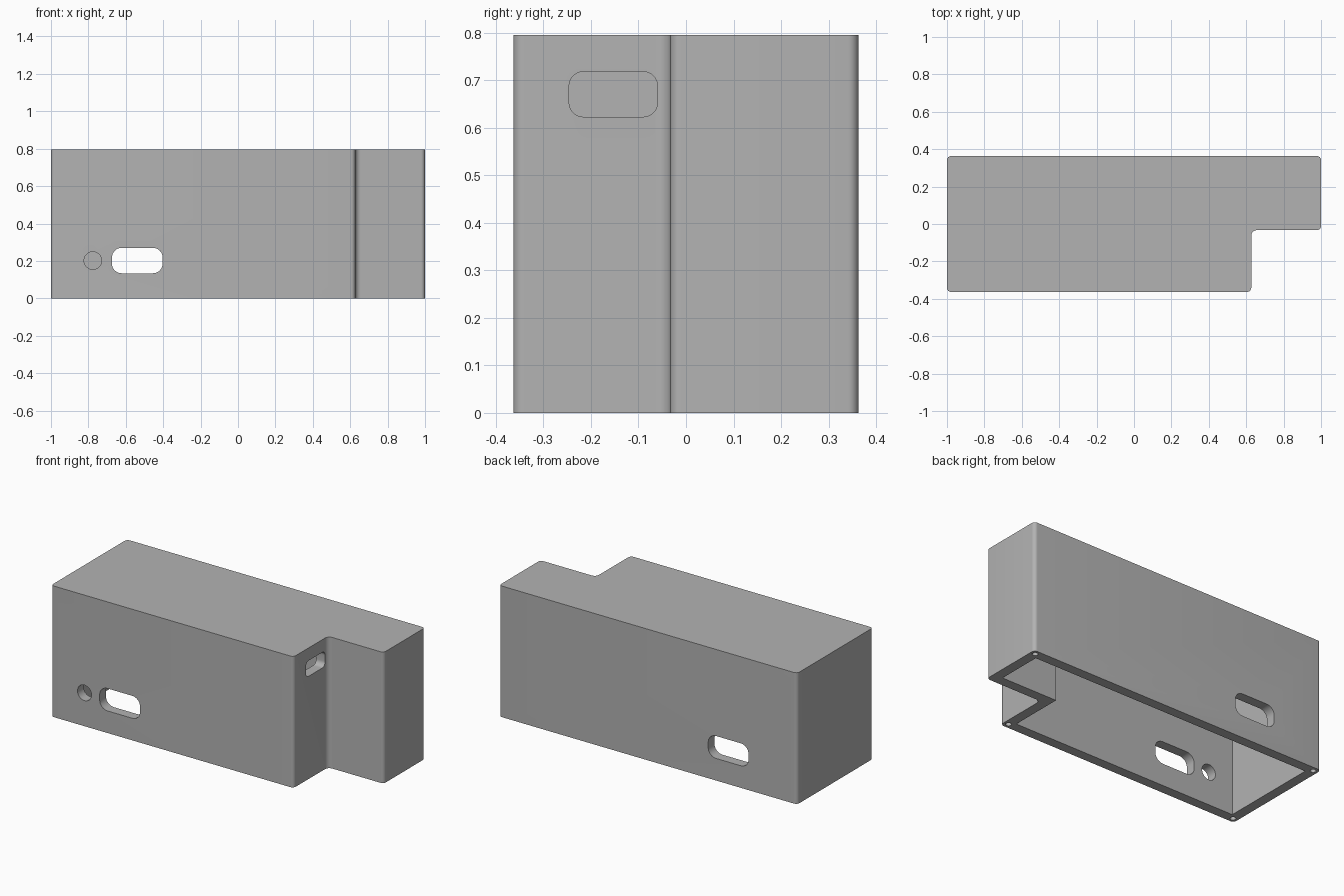
import bpy, bmesh, math
from mathutils import Vector, Matrix

cube = bpy.data.objects.get("Cube")
if cube:
    bpy.data.objects.remove(cube, do_unlink=True)

W, D, H = 1.0, 0.363, 0.795           # half length, half depth, height
STEP_X, STEP_Y = 0.627, -0.033        # inner corner of the notch
WALL = 0.06

grey = bpy.data.materials.new("plain grey")
grey.use_nodes = True
COLOUR = (0.45, 0.45, 0.45, 1)
grey.diffuse_color = COLOUR
grey.node_tree.nodes["Principled BSDF"].inputs["Base Color"].default_value = COLOUR


def rounded(corners, radii, steps=8):
    """Outline with an arc at every right-angled corner."""
    pts = [Vector(c) for c in corners]
    out = []
    for i, p in enumerate(pts):
        r = radii[i]
        if r == 0:
            out.append(p)
            continue
        a = (pts[i - 1] - p).normalized()
        b = (pts[(i + 1) % len(pts)] - p).normalized()
        centre = p + r * (a + b)
        for k in range(steps + 1):
            t = math.pi / 2 * k / steps
            out.append(centre - r * (b * math.cos(t) + a * math.sin(t)))
    return out


def rectangle(x0, x1, y0, y1, r):
    return rounded([(x0, y0), (x1, y0), (x1, y1), (x0, y1)], [r] * 4)


def circle(x, y, r):
    return rectangle(x - r, x + r, y - r, y + r, r)


def prism(name, outline, low, high, axis="z"):
    """Extrude an outline along an axis, from low to high."""
    place = {"z": lambda p, h: (p.x, p.y, h),
             "y": lambda p, h: (p.x, h, p.y),
             "x": lambda p, h: (h, p.x, p.y)}[axis]
    bm = bmesh.new()
    face = bm.faces.new([bm.verts.new(place(p, low)) for p in outline])
    top = bmesh.ops.extrude_face_region(bm, geom=[face])
    verts = [g for g in top["geom"] if isinstance(g, bmesh.types.BMVert)]
    shift = Vector(place(Vector((0, 0)), high - low))
    bmesh.ops.translate(bm, verts=verts, vec=shift)
    bmesh.ops.remove_doubles(bm, verts=bm.verts, dist=1e-5)
    bmesh.ops.recalc_face_normals(bm, faces=bm.faces)
    mesh = bpy.data.meshes.new(name)
    bm.to_mesh(mesh)
    bm.free()
    mesh.materials.append(grey)
    obj = bpy.data.objects.new(name, mesh)
    bpy.context.collection.objects.link(obj)
    return obj


def l_shape(t):
    """Notched plan, moved inwards by t."""
    return [(-W + t, -D + t), (STEP_X - t, -D + t), (STEP_X - t, STEP_Y + t),
            (W - t, STEP_Y + t), (W - t, D - t), (-W + t, D - t)]


# Outer shell with rounded upright edges
housing = prism("housing", rounded(l_shape(0), [.022, .022, .03, .022, .022, .022]), 0, H)

# Hollow, open underneath
cutters = [prism("hollow_cutter", rounded(l_shape(WALL), [0] * 6), -0.1, H - WALL)]

# Slot through front and back walls, round hole in front, slot in the step wall
cutters.append(prism("long_slot_cutter", rectangle(-.674, -.403, .134, .270, .052), -.5, .5, "y"))
cutters.append(prism("round_hole_cutter", circle(-.776, .202, .047), -.5, -.2, "y"))
cutters.append(prism("side_slot_cutter", rectangle(-.246, -.06, .623, .718, .03), .5, .7, "x"))

# Screw holes in the bottom rim
inset = WALL / 2
for x, y in [(-W + inset, -D + inset), (-W + inset, D - inset),
             (W - inset, D - inset), (STEP_X - inset, -D + inset)]:
    cutters.append(prism("screw_hole_cutter", circle(x, y, .016), -0.1, .25))

bpy.context.view_layer.objects.active = housing
for cutter in cutters:
    cutter.hide_render = True
    mod = housing.modifiers.new("cut", "BOOLEAN")
    mod.operation = "DIFFERENCE"
    mod.solver = "EXACT"
    mod.object = cutter
    bpy.ops.object.modifier_apply(modifier=mod.name)
    bpy.data.objects.remove(cutter, do_unlink=True)

# Smooth rounded edges, crisp corners
bpy.ops.object.select_all(action="DESELECT")
housing.select_set(True)
bpy.ops.object.shade_smooth_by_angle(angle=math.radians(30))
